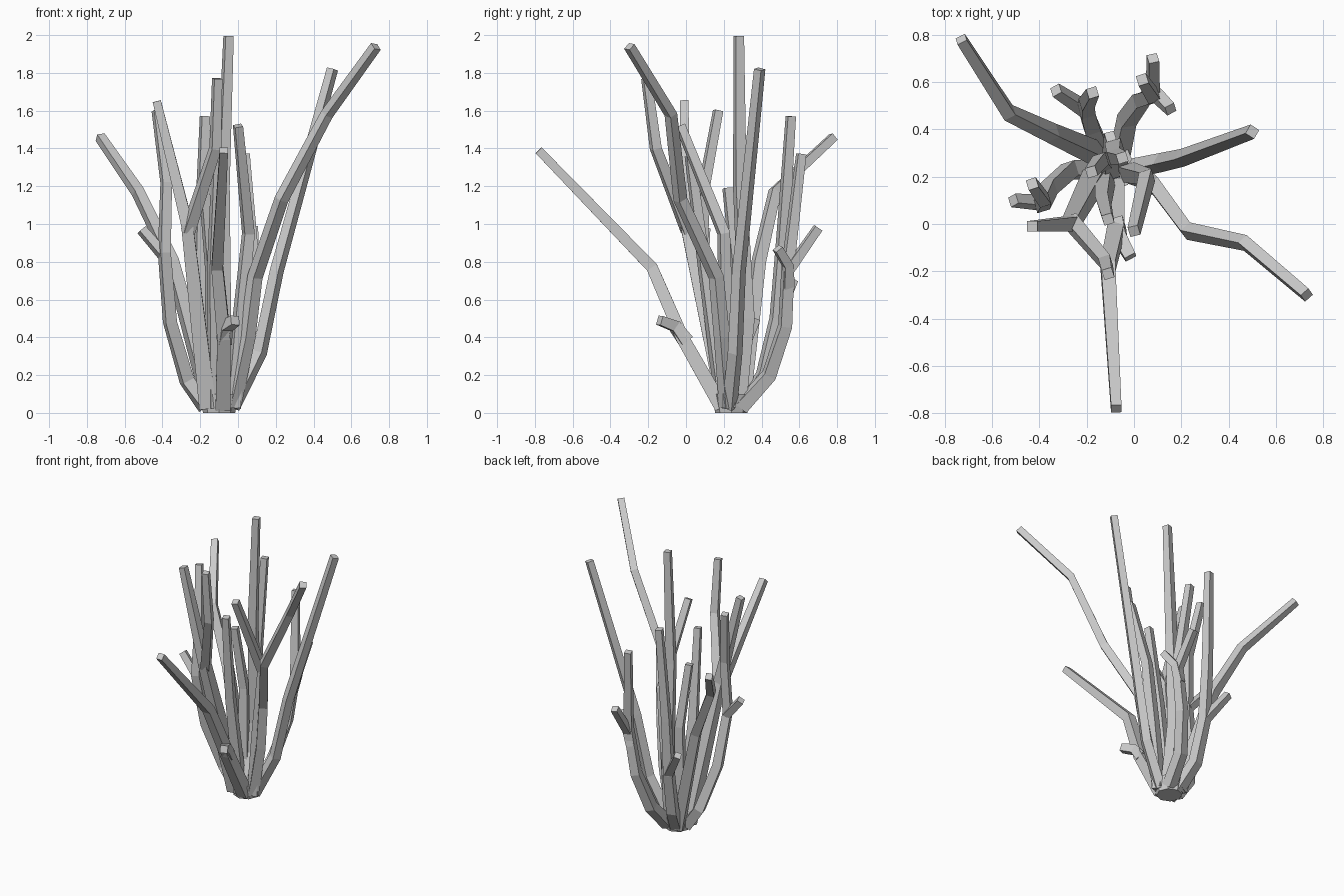
import bpy, bmesh, math
from mathutils import Vector

if "Cube" in bpy.data.objects:
    bpy.data.objects.remove(bpy.data.objects["Cube"])


def branch(name, pts, w0=0.078, w1=0.044, twist=0.3):
    """Tapered square-section limb through the given points, capped at both ends."""
    pts = [Vector(p) for p in pts]
    total = sum((b - a).length for a, b in zip(pts, pts[1:]))
    bm = bmesh.new()
    rings, run = [], 0.0
    for i, p in enumerate(pts):
        prev, nxt = pts[max(i - 1, 0)], pts[min(i + 1, len(pts) - 1)]
        if i:
            run += (p - prev).length
        d_in = (p - prev).normalized() if i else (nxt - p).normalized()
        d_out = (nxt - p).normalized() if i < len(pts) - 1 else d_in
        t = (d_in + d_out).normalized()
        side = Vector((math.cos(twist), math.sin(twist), 0))
        side = (side - t * side.dot(t)).normalized()
        up = t.cross(side)
        h = (w0 + (w1 - w0) * run / total) / 2
        rings.append([bm.verts.new(p + side * h * a + up * h * b)
                      for a, b in ((-1, -1), (1, -1), (1, 1), (-1, 1))])
    for r, s in zip(rings, rings[1:]):
        for k in range(4):
            bm.faces.new((r[k], r[(k + 1) % 4], s[(k + 1) % 4], s[k]))
    bm.faces.new(rings[0][::-1])
    bm.faces.new(rings[-1])
    me = bpy.data.meshes.new(name)
    bm.to_mesh(me)
    bm.free()
    ob = bpy.data.objects.new(name, me)
    bpy.context.collection.objects.link(ob)


# root crown where all the stems meet
bpy.ops.mesh.primitive_cone_add(vertices=8, radius1=0.085, radius2=0.105, depth=0.1,
                                location=(-0.10, 0.24, 0.05))
bpy.context.object.name = "root_crown"

# long outer stems
branch("stem_back_left", [(-.14, .29, .03), (-.35, .385, .8), (-.53, .47, 1.17), (-.73, .78, 1.46)])
branch("stem_right", [(-.03, .23, .03), (.115, .26, .32), (.205, .28, .75), (.5, .39, 1.82)],
       .06, twist=1.0)
branch("stem_front_right", [(-.03, .22, .03), (.05, .19, .4), (.09, .16, .72), (.23, -.03, 1.13),
                            (.47, -.08, 1.58), (.73, -.30, 1.94)], .065, twist=.6)
branch("stem_front", [(-.08, .19, .03), (-.075, -.02, .4), (-.11, -.18, .77), (-.075, -.78, 1.39)],
       twist=0)
branch("twig_front", [(-.075, .0, .38), (-.06, -.06, .46), (-.015, -.14, .49)], .07, .05)

# left forked stem
branch("stem_left", [(-.16, .21, .03), (-.27, .0, 1.0), (-.43, -.01, 1.65)], .09, twist=0)
branch("twig_left", [(-.265, .01, .96), (-.12, -.16, 1.4), (-.11, -.21, 1.77)], .06)

# outer left stem and its twig
branch("stem_outer_left", [(-.17, .23, .03), (-.27, .23, .17), (-.36, .15, .48), (-.39, .08, .85),
                           (-.38, .1, 1.22), (-.43, .17, 1.6)], .068)
branch("twig_outer_left", [(-.39, .09, .83), (-.51, .1, .97)], .05)

# back stems and twigs
branch("stem_back", [(-.13, .29, .03), (-.18, .41, .2), (-.2, .48, .5), (-.2, .51, .9),
                     (-.175, .555, 1.57)], .07)
branch("twig_back", [(-.2, .48, .5), (-.33, .565, .7)], .055)
branch("stem_back_right", [(-.06, .29, .03), (-.03, .44, .2), (.03, .525, .46), (.08, .54, .78),
                           (.035, .61, 1.37)], .07)
branch("twig_back_right_upper", [(.08, .54, .75), (.08, .7, .98)], .05)
branch("twig_back_right_lower", [(.06, .54, .66), (.10, .54, .78), (.155, .485, .87)], .055)

# upright inner stems
branch("stem_tall", [(-.07, .27, .03), (-.08, .32, .5), (-.08, .285, 1.2), (-.05, .28, 1.995)])
branch("stem_inner_right", [(-.03, .22, .03), (.01, .21, .5), (.055, .2, .95), (.0, -.03, 1.52)], .07)
branch("stem_inner_front", [(-.12, .2, .03), (-.13, .1, .75), (-.11, .02, 1.36)], .07)
branch("stem_inner_left", [(-.13, .25, .03), (-.14, .27, .75), (-.18, .22, 1.19)], .07)
branch("twig_inner", [(-.10, .22, .03), (-.10, .22, .15), (-.10, .37, .5)], .07, .042)
